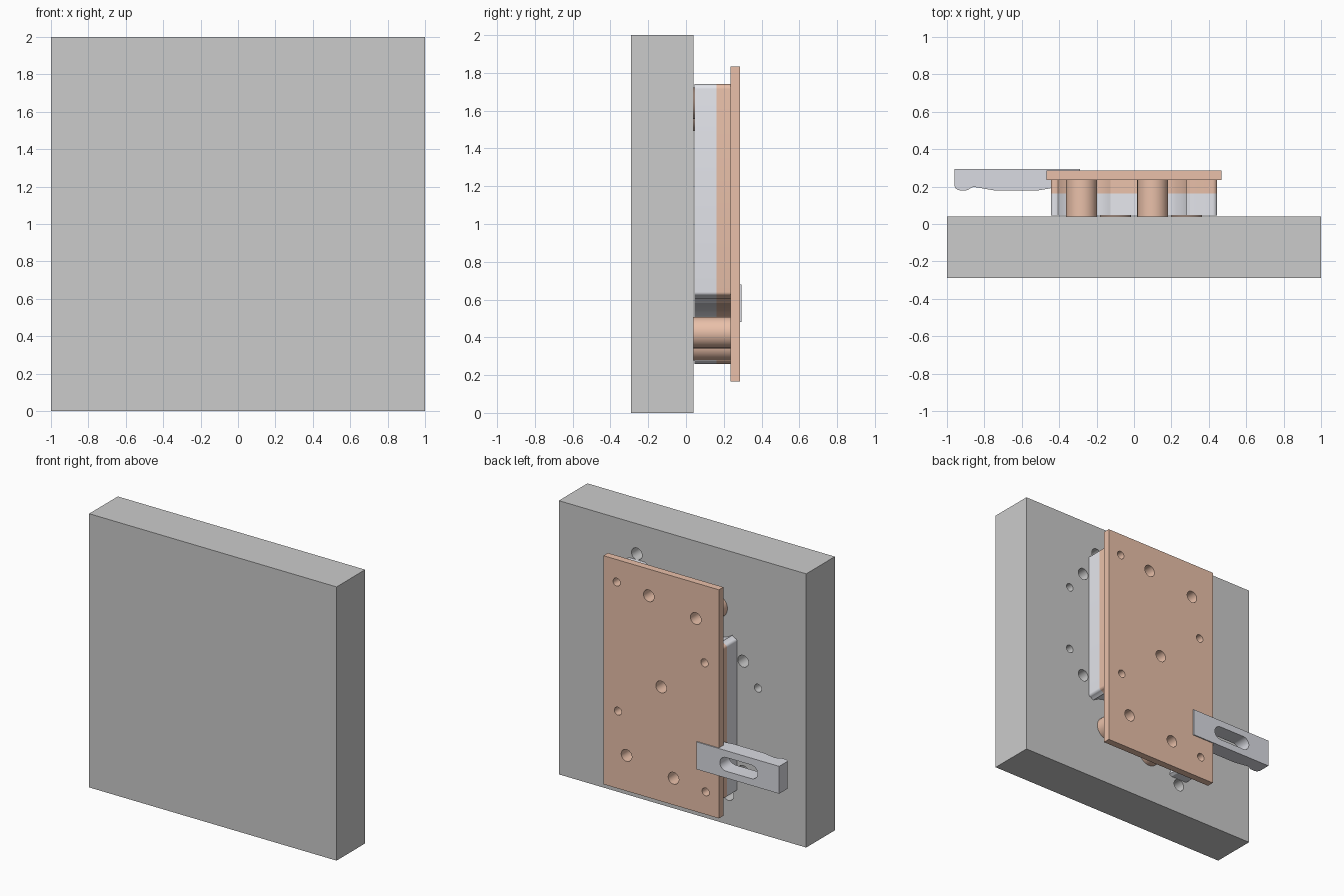
import bpy, bmesh, math
from mathutils import Vector

if "Cube" in bpy.data.objects:
    bpy.data.objects.remove(bpy.data.objects["Cube"])


def material(name, rgb):
    m = bpy.data.materials.new(name)
    m.diffuse_color = (*rgb, 1)
    m.use_nodes = True
    m.node_tree.nodes["Principled BSDF"].inputs["Base Color"].default_value = m.diffuse_color
    return m


ORANGE = material("orange", (0.82, 0.53, 0.40))
PALE = material("pale_blue_grey", (0.78, 0.79, 0.84))
STEEL = material("steel", (0.70, 0.71, 0.76))


def add_prism(bm, pts, a, b, axis):
    """Extrude a 2D outline from a to b: axis 'y' takes (x, z), axis 'z' takes (x, y)."""
    def at(p, d):
        return Vector((p[0], d, p[1])) if axis == 'y' else Vector((p[0], p[1], d))
    lo = [bm.verts.new(at(p, a)) for p in pts]
    hi = [bm.verts.new(at(p, b)) for p in pts]
    n = len(pts)
    bm.faces.new(lo)
    bm.faces.new(hi[::-1])
    for i in range(n):
        bm.faces.new((lo[i], hi[i], hi[(i + 1) % n], lo[(i + 1) % n]))


def make(name, prisms, mat=None, cutter=None):
    """Object from a list of prisms, with an optional cutter made of prisms."""
    bm = bmesh.new()
    for p in prisms:
        add_prism(bm, *p)
    bmesh.ops.recalc_face_normals(bm, faces=bm.faces)
    me = bpy.data.meshes.new(name)
    bm.to_mesh(me)
    bm.free()
    ob = bpy.data.objects.new(name, me)
    bpy.context.collection.objects.link(ob)
    if mat:
        me.materials.append(mat)
    bpy.ops.object.select_all(action='DESELECT')
    ob.select_set(True)
    bpy.context.view_layer.objects.active = ob
    if cutter:
        cut = make(name + "_cutter", cutter)
        cut.select_set(False)
        ob.select_set(True)
        bpy.context.view_layer.objects.active = ob
        mod = ob.modifiers.new("holes", 'BOOLEAN')
        mod.operation, mod.solver, mod.object = 'DIFFERENCE', 'EXACT', cut
        bpy.ops.object.modifier_apply(modifier=mod.name)
        bpy.data.objects.remove(cut, do_unlink=True)
    bpy.ops.object.shade_smooth_by_angle(angle=math.radians(30))
    return ob


def arc(cx, cy, r, a0, a1, n=12):
    return [(cx + r * math.cos(math.radians(a0 + (a1 - a0) * i / n)),
             cy + r * math.sin(math.radians(a0 + (a1 - a0) * i / n))) for i in range(n + 1)]


def circle(cx, cy, r, n=32):
    return arc(cx, cy, r, 0, 360, n)[:-1]


def rect(x0, x1, y0, y1):
    return [(x0, y0), (x1, y0), (x1, y1), (x0, y1)]


def turned(pts):
    """Half-turn copy about the centre of the back face."""
    return [(-x, 2 - z) for x, z in pts]


def both(pts):
    return pts + turned(pts)


BIG, SMALL = 0.043, 0.029
posts = both([(0.10, 1.64), (-0.28, 1.575)])
dowels = both([(0.36, 1.67), (-0.35, 1.27)])

# base block with blind holes in its back face
big_holes = both([(0.37, 1.78), (0.49, 1.58), (0.49, 0.775)])
small_holes = both([(0.61, 1.43), (0.61, 0.94)])
make("base_block", [(rect(-1, 1, 0, 2), -0.29, 0.04, 'y')], None,
     [(circle(x, z, BIG), -0.15, 0.1, 'y') for x, z in big_holes] +
     [(circle(x, z, SMALL), -0.15, 0.1, 'y') for x, z in small_holes])

# drilled cover plate
plate_holes = [(circle(x, z, BIG), 0.0, 0.4, 'y') for x, z in posts + [(0, 1.0)]]
plate_holes += [(circle(x, z, SMALL), 0.0, 0.4, 'y') for x, z in dowels]
make("cover_plate", [(rect(-0.467, 0.467, 0.165, 1.835), 0.235, 0.287, 'y')], ORANGE, plate_holes)

# hollow posts between plate and base
for i, (x, z) in enumerate(posts):
    make(f"post_{i + 1}", [(circle(x, z, 0.083), 0.04, 0.235, 'y')], ORANGE,
         [(circle(x, z, BIG), 0.06, 0.4, 'y')])

# moulded body, scooped around the posts
half = arc(0.42, 1.715, 0.025, 0, 90, 6) + [(0.30, 1.74)]
half += arc(0.10, 1.64, 0.20, 26, -65, 14)
half += arc(-0.28, 1.575, 0.22, -45, -125, 12)
half += arc(-0.425, 1.36, 0.02, 90, 180, 5)
outline = half + turned(half)
make("body_upper", [(outline, 0.162, 0.235, 'y')], ORANGE,
     [(circle(0, 1.0, BIG), 0.17, 0.4, 'y')] +
     [(circle(x, z, SMALL), 0.17, 0.4, 'y') for x, z in dowels])
make("body_lower", [(outline, 0.046, 0.162, 'y')], PALE)

# slotted clamp with a rounded heel
profile = [(-0.29, 0.295), (-0.96, 0.295), (-0.96, 0.20)]
profile += arc(-0.93, 0.21, 0.03, 200, 270, 5)
profile += arc(-0.90, 0.21, 0.03, 270, 315, 4)
profile += [(-0.862, 0.198), (-0.84, 0.196), (-0.75, 0.18), (-0.51, 0.18),
            (-0.45, 0.19), (-0.38, 0.215), (-0.29, 0.25)]
slot = arc(-0.53, 0.58, 0.05, -90, 90) + arc(-0.735, 0.58, 0.05, 90, 270)
make("clamp", [(profile, 0.48, 0.68, 'z')], STEEL, [(slot, 0.0, 0.4, 'y')])
